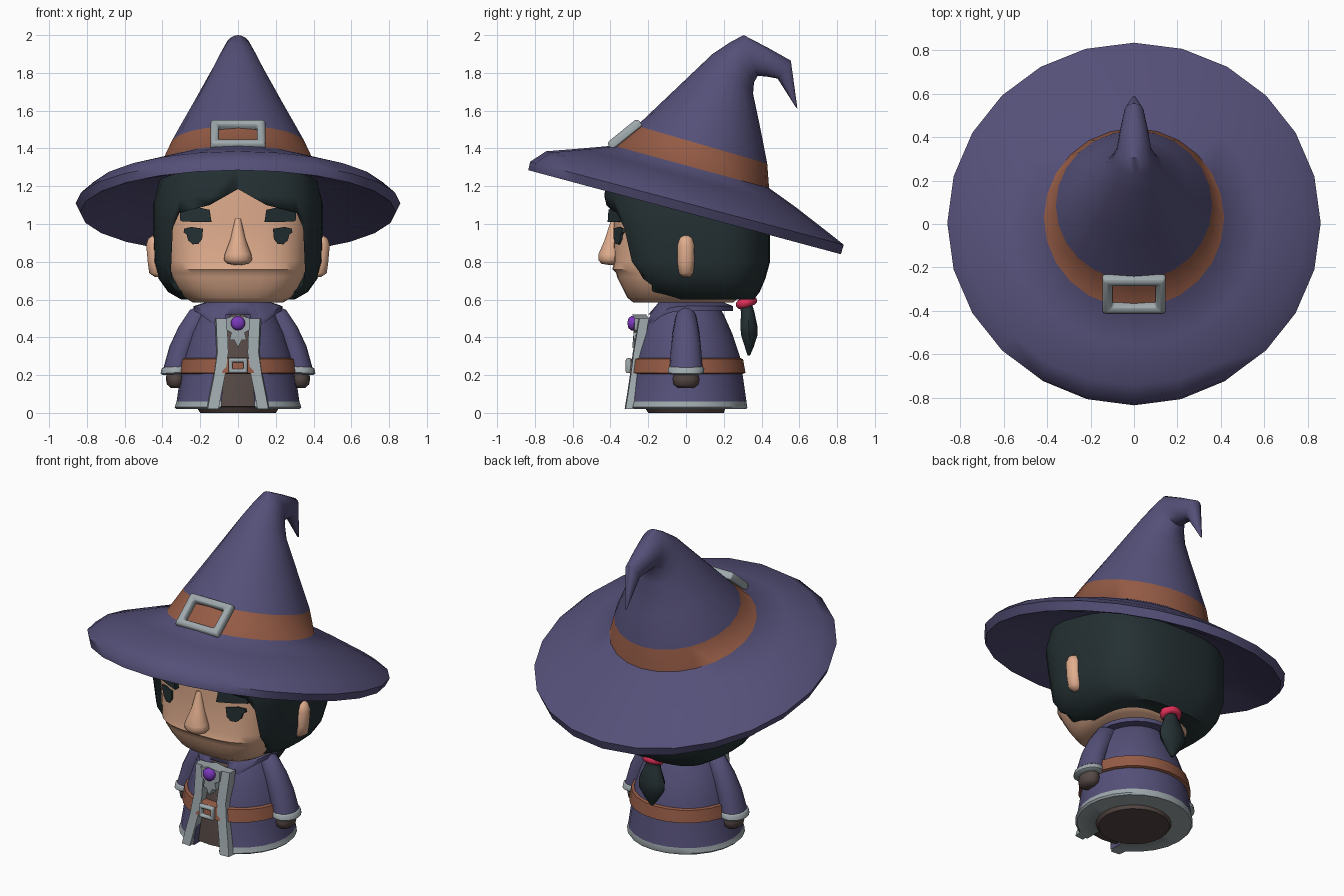
import bpy, bmesh
from math import sin, cos, pi, radians, copysign
from mathutils import Vector as V, Matrix

if "Cube" in bpy.data.objects:
    bpy.data.objects.remove(bpy.data.objects["Cube"])

def mat(name, r, g, b):
    m = bpy.data.materials.new(name)
    m.diffuse_color = (r, g, b, 1)
    m.use_nodes = True
    m.node_tree.nodes["Principled BSDF"].inputs["Base Color"].default_value = m.diffuse_color
    return m

PURPLE = mat("purple", .09, .08, .19)
LEATHER = mat("leather", .30, .105, .06)
SKIN = mat("skin", .75, .42, .27)
DARK = mat("dark_hair", .018, .03, .033)
SILVER = mat("silver", .34, .39, .41)
TAUPE = mat("taupe", .09, .065, .058)
PINK = mat("pink", .75, .03, .10)
VIOLET = mat("violet", .2, .04, .5)

def ell(c, u, v, n=24, e=2):
    """Superellipse ring around c spanned by u and v."""
    f = lambda t: copysign(abs(t) ** (2 / e), t)
    return [V(c) + V(u) * f(cos(2 * pi * i / n)) + V(v) * f(sin(2 * pi * i / n)) for i in range(n)]

def fb(f, b, rx, n=24, e=2):
    """Ring through a front (y, z) and a back (y, z) point."""
    f, b = V((0, *f)), V((0, *b))
    return ell((f + b) / 2, (rx, 0, 0), (f - b) / 2, n, e)

def level(rows, n=24, e=2):
    """Horizontal rings from rows of z, half width, front y, back y."""
    return [fb((yf, z), (yb, z), rx, n, e) for z, rx, yf, yb in rows]

def skin(name, rings, mats, closed=False, index=lambda i: 0, angle=40):
    """Skin consecutive rings into one smooth-shaded solid."""
    bm = bmesh.new()
    vs = [[bm.verts.new(p) for p in r] for r in rings]
    n, k = len(vs[0]), len(vs)
    for i in range(k if closed else k - 1):
        a, b = vs[i], vs[(i + 1) % k]
        for j in range(n):
            bm.faces.new((a[j], a[(j + 1) % n], b[(j + 1) % n], b[j])).material_index = index(i)
    if not closed:
        bm.faces.new(vs[0]).material_index = index(0)
        bm.faces.new(vs[-1]).material_index = index(k - 2)
    bmesh.ops.recalc_face_normals(bm, faces=bm.faces)
    me = bpy.data.meshes.new(name)
    bm.to_mesh(me)
    bm.free()
    o = bpy.data.objects.new(name, me)
    bpy.context.collection.objects.link(o)
    for m in mats:
        me.materials.append(m)
    activate(o)
    bpy.ops.object.shade_smooth_by_angle(angle=radians(angle))
    return o

def activate(o):
    bpy.ops.object.select_all(action='DESELECT')
    o.select_set(True)
    bpy.context.view_layer.objects.active = o

def plate(name, poly, y0, y1, m, slope=0):
    """Front-view outline extruded in y, swept back with |x|."""
    return skin(name, [[(x, y + slope * abs(x), z) for x, z in poly] for y in (y0, y1)], [m])

def mirrored(half):
    return half + [(-x, z) for x, z in reversed(half) if x > 0]

def cut(o, half, y1):
    """Cut a symmetric front opening into a solid."""
    c = plate("cutter", mirrored(half), -1, y1, o.data.materials[0])
    c.hide_render = True
    mod = o.modifiers.new("opening", 'BOOLEAN')
    mod.operation, mod.solver, mod.object = 'DIFFERENCE', 'EXACT', c
    activate(o)
    bpy.ops.object.modifier_apply(modifier=mod.name)
    bpy.data.objects.remove(c)

def frame(name, c, hw, hh, w, t, tilt):
    """Rectangular buckle frame tilted about x."""
    M = Matrix.Translation(c) @ Matrix.Rotation(radians(tilt), 4, 'X')
    rings = []
    for sx, sy in ((1, 1), (-1, 1), (-1, -1), (1, -1)):
        sec = ((0, -t), (0, t * .4), (w * .25, t), (w * .75, t), (w, t * .4), (w, -t))
        rings.append([M @ V((sx * (hw - d), sy * (hh - d), z)) for d, z in sec])
    o = skin(name, rings, [SILVER], closed=True)
    b = o.modifiers.new("soft", 'BEVEL')
    b.width, b.segments = w * .2, 2

# Hat: tilted brim, leather band, bent cone
skin("hat", [
    fb((-.40, 1.30), (.45, 1.08), .44),
    fb((-.62, 1.29), (.64, .95), .66),
    fb((-.835, 1.285), (.82, .84), .835),
    fb((-.825, 1.33), (.835, .89), .86),
    fb((-.74, 1.385), (.76, .95), .79),
    fb((-.55, 1.40), (.58, 1.09), .58),
    fb((-.385, 1.415), (.44, 1.19), .415),
    fb((-.26, 1.52), (.43, 1.32), .36),
    fb((-.06, 1.71), (.395, 1.50), .25),
    fb((.14, 1.90), (.355, 1.69), .14),
    fb((.23, 1.96), (.36, 1.75), .105),
    fb((.305, 2.0), (.38, 1.785), .08),
    fb((.43, 1.935), (.43, 1.78), .065),
    fb((.555, 1.865), (.485, 1.77), .045),
    fb((.59, 1.61), (.58, 1.62), .006)],
    [PURPLE, LEATHER], index=lambda i: int(i == 6), angle=50)
frame("hat_buckle", (0, -.325, 1.475), .145, .105, .045, .024, 39)

# Head and face
skin("head", level([
    (.585, .24, -.28, .25), (.61, .28, -.31, .28), (.66, .33, -.335, .30),
    (.72, .36, -.365, .33), (.74, .365, -.37, .33), (.76, .37, -.39, .33),
    (.80, .38, -.38, .33), (1.0, .39, -.385, .35), (1.22, .38, -.385, .33)], 32, 3), [SKIN])
skin("nose", level([
    (1.03, .015, -.395, -.36), (.92, .04, -.43, -.35), (.84, .07, -.465, -.34),
    (.81, .075, -.465, -.34), (.79, .055, -.45, -.35), (.783, .02, -.41, -.36)], 14), [SKIN], angle=70)
hair = skin("hair", [
    *level([(.60, .30, -.10, .36), (.64, .37, -.24, .39), (.71, .42, -.32, .42),
            (.80, .445, -.37, .445), (1.0, .45, -.41, .445)], 32, 3),
    fb((-.435, 1.15), (.445, 1.05), .45, 32, 3),
    fb((-.40, 1.31), (.42, 1.10), .42, 32, 3)], [DARK])
cut(hair, [(0, 1.185), (.15, 1.10), (.31, 1.06), (.345, .98), (.355, .75), (.31, .5)], -.18)

# Ponytail with tie
skin("ponytail", level([
    (.66, .05, .27, .36), (.58, .035, .28, .35), (.53, .055, .29, .365), (.46, .085, .285, .38),
    (.41, .085, .29, .38), (.35, .045, .31, .36), (.305, .01, .325, .34)], 10), [DARK], angle=50)
skin("hair_tie", [[V((0, .32, .585)) + Matrix.Rotation(radians(20), 3, 'X') @ V(
    ((.042 + .024 * cos(b)) * cos(a), (.036 + .022 * cos(b)) * sin(a), .026 * sin(b)))
    for b in [j * pi / 4 for j in range(8)]] for a in [i * pi / 8 for i in range(16)]],
    [PINK], closed=True, angle=80)

# Robe, inner tunic, belt
skin("tunic", level([
    (0, .20, -.20, .20), (.03, .22, -.22, .21), (.035, .28, -.275, .26),
    (.25, .26, -.25, .25), (.45, .21, -.21, .2), (.56, .13, -.13, .13)]), [TAUPE])
robe = skin("robe", level([
    (.02, .325, -.315, .32), (.03, .335, -.325, .325), (.06, .325, -.315, .32),
    (.20, .305, -.29, .30), (.30, .29, -.272, .285), (.42, .25, -.24, .245),
    (.52, .20, -.20, .20), (.59, .14, -.14, .16)]),
    [PURPLE, SILVER], index=lambda i: int(i < 2))
cut(robe, [(.10, -.1), (.075, .2), (.055, .32), (.065, .52)], -.1)
skin("belt", level([(.205, .30, -.28, .295), (.212, .32, -.305, .315), (.285, .308, -.292, .302),
                    (.293, .28, -.27, .28)]), [LEATHER])
frame("belt_buckle", (0, -.305, .25), .05, .04, .022, .014, 90)

# Collar: folded ring, open and pointed at the front
rings = []
for i in range(25):
    t = i / 24
    a, b = radians(3 + 354 * t), radians(27 + 306 * t)
    o = V((.235 * sin(b), .015 - .235 * cos(b), .565 - .12 * max(0, cos(b)) ** 3))
    p = V((.135 * sin(a), .01 - .15 * cos(a), .60 - .02 * max(0, cos(a)) ** 3))
    q = V((0, 0, .025))
    rings.append([o - q, o, p, p - q * 2])
skin("collar", rings, [PURPLE], angle=50)

# Pendant and gem
plate("pendant", mirrored([(0, .52), (.065, .50), (.062, .44), (.035, .425), (.045, .385),
                           (.02, .385), (0, .345)]), -.285, -.21, SILVER, .2)
skin("gem", [ell((0, y, .475), (r, 0, 0), (0, 0, r), 16)
             for y, r in ((-.26, .038), (-.29, .038), (-.305, .026), (-.309, .008))], [VIOLET], angle=60)

# Paired parts
for side, s in (("right", 1), ("left", -1)):
    def arm(name, rows, m, n=16):
        skin(f"{name}_{side}", [ell((s * x, 0, z), (s * ux, 0, uz), (0, ry, 0), n)
                                for x, z, ux, uz, ry in rows], [m], angle=50)
    arm("sleeve", [(.15, .55, .03, .03, .03), (.205, .51, .05, .035, .055), (.255, .43, .06, .025, .07),
                   (.295, .34, .068, .012, .08), (.328, .23, .07, -.004, .088)], PURPLE)
    arm("cuff", [(.328, .245, .068, -.004, .086), (.329, .238, .076, -.005, .094),
                 (.332, .213, .078, -.005, .096), (.332, .205, .066, -.005, .085)], SILVER)
    arm("hand", [(.33, .23, .045, 0, .06), (.33, .18, .052, 0, .072), (.33, .15, .046, 0, .066),
                 (.33, .132, .025, 0, .04)], TAUPE, 12)
    arm("ear", [(.42, .72, .02, 0, .02), (.435, .74, .035, 0, .038), (.438, .80, .04, 0, .046),
                (.438, .89, .048, 0, .046), (.435, .925, .04, 0, .035), (.43, .94, .02, 0, .018)], SKIN, 12)

    def shape(name, poly, slope_y):
        plate(f"{name}_{side}", [(s * x, z) for x, z in poly], slope_y, slope_y + .1, DARK, .45)
    shape("eye", [(.185, .975), (.19, .92), (.21, .895), (.24, .892), (.265, .915), (.272, .945),
                  (.288, .955), (.285, .975), (.25, .985)], -.468)
    shape("brow", [(.14, 1.01), (.15, 1.075), (.22, 1.09), (.31, 1.08), (.305, 1.015), (.22, 1.01)], -.478)

    # Robe edge trim
    path = [(.135, -.30, .02), (.12, -.287, .10), (.10, -.272, .20), (.083, -.257, .32), (.09, -.226, .50)]
    skin(f"robe_trim_{side}", [[(s * (x + dx), y + dy, z) for dx, dy in
         ((-.032, -.025), (.026, -.02), (.032, .03), (-.032, .03))] for x, y, z in path], [SILVER])
